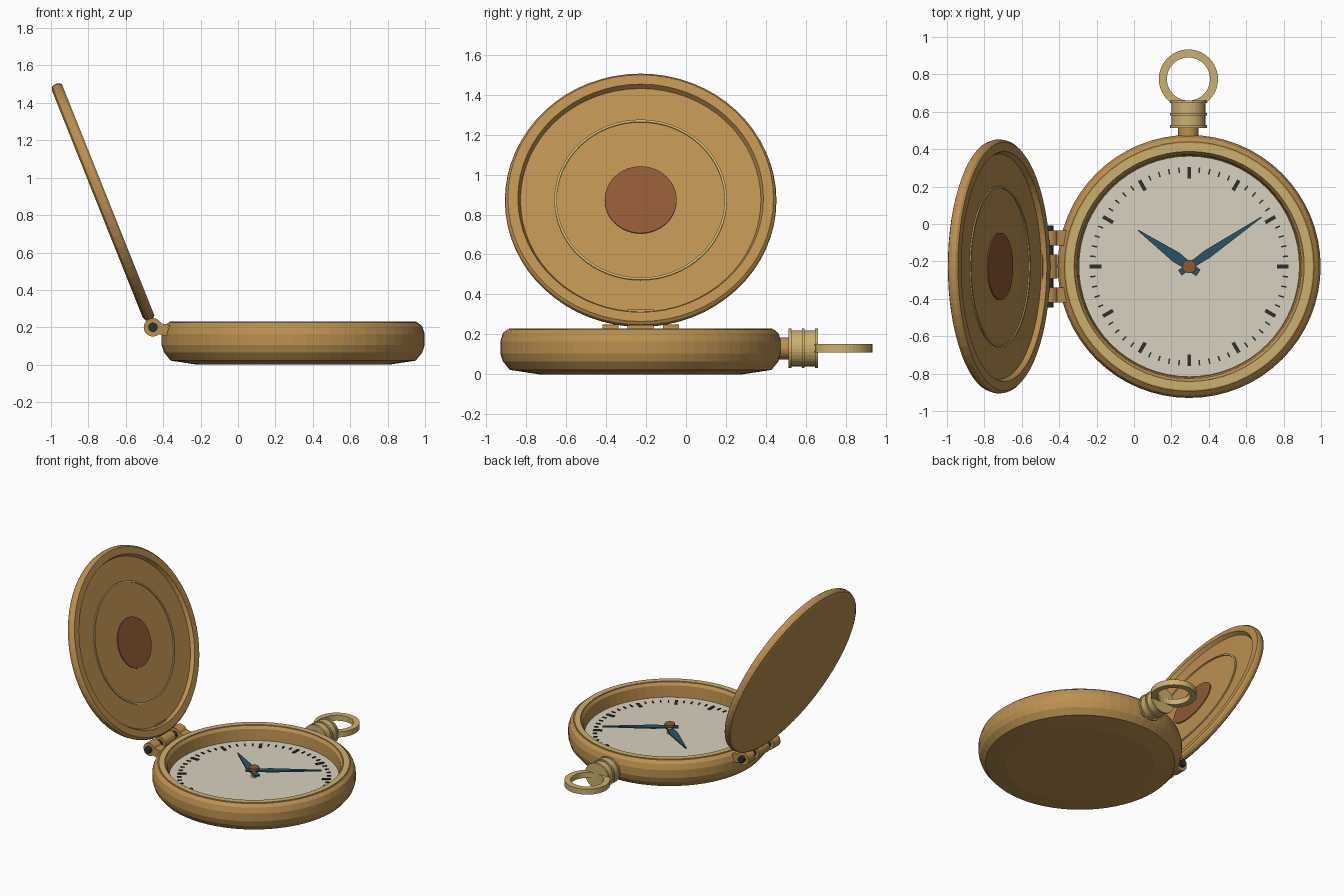
import bpy, bmesh
from math import sin, cos, pi, radians
from mathutils import Matrix, Vector

if "Cube" in bpy.data.objects:
    bpy.data.objects.remove(bpy.data.objects["Cube"])


def mat(name, r, g, b):
    m = bpy.data.materials.new(name)
    m.diffuse_color = (r, g, b, 1)
    m.use_nodes = True
    m.node_tree.nodes["Principled BSDF"].inputs["Base Color"].default_value = m.diffuse_color
    return m


BRASS = mat("brass", 0.50, 0.28, 0.08)
PALE = mat("pale_brass", 0.60, 0.44, 0.16)
COPPER = mat("copper", 0.28, 0.10, 0.035)
CREAM = mat("dial_cream", 0.68, 0.64, 0.52)
BLUE = mat("blued_steel", 0.025, 0.085, 0.13)
DARK = mat("dark_steel", 0.03, 0.03, 0.032)


def finish(name, bm, material, matrix):
    bmesh.ops.remove_doubles(bm, verts=bm.verts, dist=1e-5)
    bmesh.ops.recalc_face_normals(bm, faces=bm.faces)
    me = bpy.data.meshes.new(name)
    bm.to_mesh(me)
    bm.free()
    me.materials.append(material)
    ob = bpy.data.objects.new(name, me)
    ob.matrix_world = matrix
    bpy.context.collection.objects.link(ob)
    return ob


def lathe(name, profile, material, matrix, segs=64, ring=False):
    """Revolve (radius, height) points about local z; ring closes the profile."""
    bm = bmesh.new()
    vs = [bm.verts.new((r, 0, z)) for r, z in profile]
    es = [bm.edges.new(p) for p in zip(vs, vs[1:])]
    if ring:
        es.append(bm.edges.new((vs[-1], vs[0])))
    bmesh.ops.spin(bm, geom=vs + es, cent=(0, 0, 0), axis=(0, 0, 1),
                   angle=2 * pi, steps=segs)
    bmesh.ops.remove_doubles(bm, verts=bm.verts, dist=1e-5)
    bmesh.ops.dissolve_degenerate(bm, edges=bm.edges, dist=1e-6)
    return finish(name, bm, material, matrix)


def rod(name, r, z0, z1, material, matrix, segs=32):
    return lathe(name, [(0, z0), (r, z0), (r, z1), (0, z1)], material, matrix, segs)


def add_box(bm, lo, hi, matrix=Matrix()):
    lo, hi = Vector(lo), Vector(hi)
    s = hi - lo
    bmesh.ops.create_cube(bm, size=1, matrix=matrix @ Matrix.Translation((lo + hi) / 2)
                          @ Matrix.Diagonal((s.x, s.y, s.z, 1)))


def box(name, lo, hi, material, matrix):
    bm = bmesh.new()
    add_box(bm, lo, hi)
    return finish(name, bm, material, matrix)


CY = -0.227
T = Matrix.Translation
case = T((0.295, CY, 0))

# Case body with recessed well, bezel and dial
lathe("case_body", [(0, 0), (0.51, 0), (0.655, 0.022), (0.69, 0.065), (0.703, 0.105),
                    (0.703, 0.165), (0.69, 0.205), (0.667, 0.225), (0.615, 0.225),
                    (0.60, 0.205), (0.592, 0.11), (0, 0.11)], BRASS, case)
lathe("bezel", [(0.618, 0.21), (0.66, 0.21), (0.66, 0.23), (0.618, 0.23)],
      PALE, case, ring=True)
rod("dial", 0.59, 0.105, 0.12, CREAM, case, 64)

# Minute and hour marks
bm = bmesh.new()
for i in range(60):
    hour = i % 5 == 0
    w, r0 = (0.01, 0.47) if hour else (0.004, 0.503)
    add_box(bm, (r0, -w, 0.118), (0.532, w, 0.126), Matrix.Rotation(i * pi / 30, 4, 'Z'))
finish("dial_marks", bm, DARK, case)


# Tapered hands
def hand(name, length, width, z, angle):
    bm = bmesh.new()
    pts = [(-0.06, -0.7 * width), (0.0, -0.7 * width), (0.25 * length, -width),
           (length, -0.003), (length, 0.003), (0.25 * length, width),
           (0.0, 0.7 * width), (-0.06, 0.7 * width)]
    f = bm.faces.new([bm.verts.new((x, y, z)) for x, y in pts])
    ext = bmesh.ops.extrude_face_region(bm, geom=[f])
    bmesh.ops.translate(bm, vec=(0, 0, 0.01),
                        verts=[v for v in ext["geom"] if isinstance(v, bmesh.types.BMVert)])
    finish(name, bm, BLUE, case @ Matrix.Rotation(radians(angle), 4, 'Z'))


hand("hour_hand", 0.335, 0.03, 0.146, 144.7)
hand("minute_hand", 0.467, 0.024, 0.164, 34.3)
rod("hand_post", 0.02, 0.118, 0.18, PALE, case, 24)
rod("hand_cap", 0.036, 0.175, 0.195, COPPER, case, 24)

# Stem, ribbed crown and bow ring, all along +y
crown = T((0.291, 0, 0.13)) @ Matrix.Rotation(-pi / 2, 4, 'X')
rod("stem", 0.055, 0.42, 0.53, BRASS, crown)
rod("crown", 0.09, 0.515, 0.655, PALE, crown)
for i, y in enumerate((0.514, 0.58, 0.646)):
    rod(f"crown_band_{i + 1}", 0.099, y, y + 0.014, PALE, crown)
lathe("bow_ring", [(0.115, -0.021), (0.158, -0.021), (0.158, 0.021), (0.115, 0.021)],
      PALE, T((0.291, 0.775, 0.13)), 48, ring=True)

# Hinge: case lugs with knuckles, pin and the lid knuckle between them
HX, HZ = -0.455, 0.2
axis = T((HX, CY, HZ)) @ Matrix.Rotation(-pi / 2, 4, 'X')
rod("hinge_pin", 0.025, -0.22, 0.22, DARK, axis, 24)
for side, s in (("front", -1), ("back", 1)):
    a, b = sorted((s * 0.112, s * 0.192))
    rod(f"case_knuckle_{side}", 0.049, a, b, BRASS, axis, 24)
    box(f"case_lug_{side}", (0, a, -0.03), (0.10, b, 0.03), BRASS,
        T((HX, CY, HZ)) @ Matrix.Rotation(radians(12), 4, 'Y'))
rod("lid_knuckle", 0.047, -0.065, 0.065, BRASS, axis, 24)

# Open lid: local x runs away from the hinge, local z faces the inside
t = radians(21.8)
frame = Matrix(((-sin(t), 0, cos(t), HX), (0, -1, 0, CY), (cos(t), 0, sin(t), HZ),
                (0, 0, 0, 1)))
lid = frame @ T((0.722, 0, 0))
box("lid_leaf", (0.01, -0.065, -0.012), (0.13, 0.065, 0.012), BRASS, frame)
lathe("lid_shell", [(0, -0.031), (0.655, -0.031), (0.673, -0.022), (0.68, 0.0),
                    (0.676, 0.02), (0.665, 0.031), (0.615, 0.031), (0.602, 0.004),
                    (0, 0.004)], BRASS, lid)
lathe("lid_inner_ring", [(0.42, 0.0), (0.432, 0.0), (0.432, 0.011), (0.42, 0.011)],
      PALE, lid, ring=True)
rod("lid_medallion", 0.18, 0.0, 0.011, COPPER, lid, 48)
